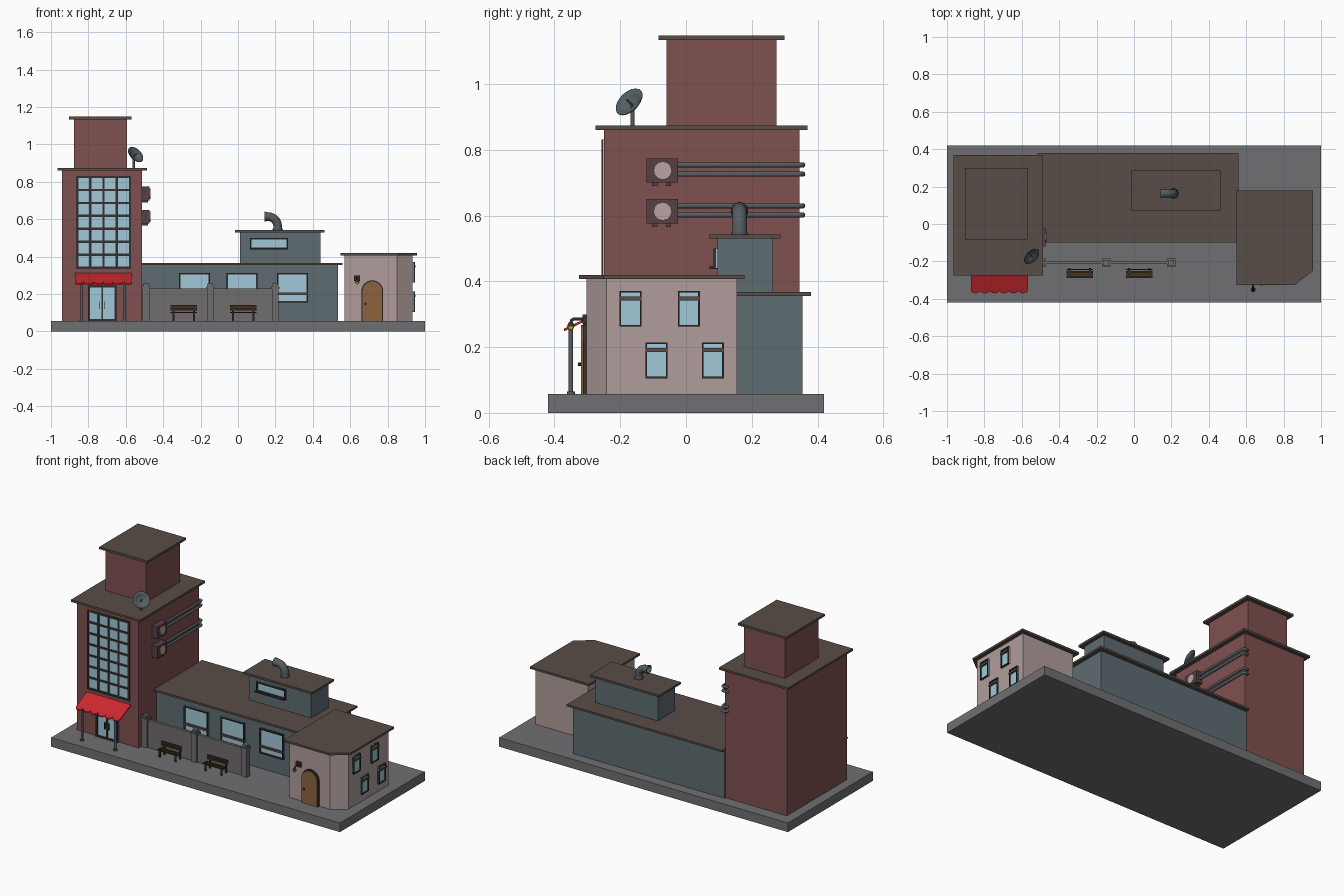
import bpy, bmesh
from math import sin, cos, pi
from mathutils import Vector, Matrix

if "Cube" in bpy.data.objects:
    bpy.data.objects.remove(bpy.data.objects["Cube"])


def mat(name, r, g, b):
    m = bpy.data.materials.new(name)
    m.diffuse_color = [((c / 255 + 0.055) / 1.055) ** 2.4 for c in (r, g, b)] + [1]
    m.use_nodes = True
    m.node_tree.nodes["Principled BSDF"].inputs["Base Color"].default_value = m.diffuse_color
    return m


BRICK = mat("brick_red", 128, 80, 80)
TEAL = mat("teal_wall", 94, 108, 113)
PINK = mat("pink_wall", 176, 157, 156)
ROOF = mat("roof_brown", 88, 77, 72)
PAVE = mat("pavement_grey", 112, 112, 114)
STONE = mat("stone_grey", 112, 109, 109)
GLASS = mat("window_blue", 160, 200, 215)
DARK = mat("dark_frame", 52, 48, 47)
RED = mat("awning_red", 205, 40, 46)
WOOD = mat("door_wood", 140, 100, 62)
BENCH = mat("bench_wood", 66, 45, 26)
METAL = mat("metal_grey", 84, 94, 98)
UNIT = mat("cooler_plum", 86, 64, 68)
FAN = mat("fan_pink", 186, 165, 163)
YELLOW = mat("lamp_yellow", 225, 180, 30)


def add(name, bm, m, smooth=False):
    bmesh.ops.recalc_face_normals(bm, faces=bm.faces)
    me = bpy.data.meshes.new(name)
    bm.to_mesh(me)
    bm.free()
    me.materials.append(m)
    for p in me.polygons:
        p.use_smooth = smooth
    ob = bpy.data.objects.new(name, me)
    bpy.context.collection.objects.link(ob)
    return ob


def box(name, x0, x1, y0, y1, z0, z1, m):
    bm = bmesh.new()
    bmesh.ops.create_cube(bm, size=1)
    for v in bm.verts:
        v.co = ((x0, x1)[v.co.x > 0], (y0, y1)[v.co.y > 0], (z0, z1)[v.co.z > 0])
    return add(name, bm, m)


def prism(name, pts, vec, m):
    bm = bmesh.new()
    f = bm.faces.new([bm.verts.new(p) for p in pts])
    r = bmesh.ops.extrude_face_region(bm, geom=[f], use_keep_orig=True)
    bmesh.ops.translate(bm, vec=vec, verts=[v for v in r["geom"] if isinstance(v, bmesh.types.BMVert)])
    return add(name, bm, m)


def cone(name, p, axis, r1, r2, depth, m, seg=16):
    bm = bmesh.new()
    q = Vector(axis).to_track_quat('Z', 'Y').to_matrix().to_4x4()
    bmesh.ops.create_cone(bm, cap_ends=True, segments=seg, radius1=r1, radius2=r2, depth=depth,
                          matrix=Matrix.Translation(p) @ q)
    return add(name, bm, m)


def tube(name, pts, r, m, caps=True, scale=None):
    cu = bpy.data.curves.new(name, 'CURVE')
    cu.dimensions, cu.bevel_depth, cu.bevel_resolution, cu.use_fill_caps = '3D', r, 3, caps
    s = cu.splines.new('POLY')
    s.points.add(len(pts) - 1)
    for i, p in enumerate(pts):
        s.points[i].co = (*p, 1)
        s.points[i].radius = scale[i] if scale else 1
    tmp = bpy.data.objects.new(name + "_curve", cu)
    bpy.context.collection.objects.link(tmp)
    bpy.context.view_layer.update()
    me = bpy.data.meshes.new_from_object(tmp.evaluated_get(bpy.context.evaluated_depsgraph_get()))
    bpy.data.objects.remove(tmp)
    bm = bmesh.new()
    bm.from_mesh(me)
    bpy.data.meshes.remove(me)
    return add(name, bm, m, True)


# box on a wall: 'F' faces -y (u = x), 'R' faces +x (u = y)
def panel(name, side, face, u0, u1, z0, z1, d, m):
    if side == 'F':
        return box(name, u0, u1, face - d, face + 0.004, z0, z1, m)
    return box(name, face - 0.004, face + d, u0, u1, z0, z1, m)


def window(name, side, face, u0, u1, z0, z1, cols=1, rows=1, t=0.008, d=0.012):
    panel(name + "_glass", side, face, u0, u1, z0, z1, d * 0.4, GLASS)
    for i in range(cols + 1):
        u = u0 + (u1 - u0 - t) * i / cols
        panel(name + "_upright", side, face, u, u + t, z0, z1, d, DARK)
    for i in range(rows + 1):
        z = z0 + (z1 - z0 - t) * i / rows
        panel(name + "_crossbar", side, face, u0, u1, z, z + t, d, DARK)


# base and building volumes with overhanging roofs
G = 0.057
box("base_slab", -1, 1, -0.42, 0.42, 0, G, PAVE)
box("tower_body", -0.94, -0.513, -0.25, 0.345, G, 0.864, BRICK)
box("tower_roof", -0.965, -0.487, -0.275, 0.37, 0.861, 0.874, ROOF)
box("tower_top_body", -0.877, -0.594, -0.06, 0.275, 0.87, 1.136, BRICK)
box("tower_top_roof", -0.903, -0.57, -0.083, 0.3, 1.134, 1.148, ROOF)
box("hall_body", -0.515, 0.535, -0.075, 0.355, G, 0.357, TEAL)
box("hall_roof", -0.515, 0.56, -0.1, 0.38, 0.355, 0.367, ROOF)
box("hall_upper_body", 0.01, 0.44, 0.096, 0.265, 0.36, 0.532, TEAL)
box("hall_upper_roof", -0.015, 0.463, 0.072, 0.288, 0.53, 0.543, ROOF)


def annex(name, o, z0, z1, m):
    pts = [(0.57 - o, -0.303 - o), (0.85 + o * 0.4, -0.303 - o), (0.934 + o, -0.242 - o * 0.4),
           (0.934 + o, 0.155 + o), (0.57 - o, 0.155 + o)]
    prism(name, [(x, y, z0) for x, y in pts], (0, 0, z1 - z0), m)


annex("annex_body", 0, G, 0.409, PINK)
annex("annex_roof", 0.023, 0.407, 0.42, ROOF)

# windows
window("tower_window", 'F', -0.25, -0.866, -0.572, 0.335, 0.832, 4, 7, 0.012, 0.007)
for i, x in enumerate((-0.315, -0.062, 0.208)):
    window(f"hall_window_{i}", 'F', -0.075, x, x + 0.165, 0.155, 0.312)
    panel("hall_window_sash", 'F', -0.075, x, x + 0.165, 0.195, 0.207, 0.016, ROOF)
window("upper_window", 'F', 0.096, 0.065, 0.268, 0.44, 0.5, d=0.012)
panel("upper_window_sill", 'F', 0.096, 0.065, 0.268, 0.438, 0.446, 0.025, DARK)
for i, (y, z) in enumerate(((-0.202, 0.262), (-0.025, 0.262), (-0.123, 0.105), (0.048, 0.105))):
    window(f"annex_window_{i}", 'R', 0.934, y, y + 0.067, z, z + 0.109, t=0.005)
    panel("annex_window_sash", 'R', 0.934, y, y + 0.067, z + 0.08, z + 0.092, 0.016, ROOF)

# tower entrance, scalloped awning and its posts
window("entrance_door", 'F', -0.25, -0.802, -0.65, G, 0.245, 2, 1, 0.01)
for s in (-1, 1):
    panel("entrance_handle", 'F', -0.25, -0.726 + s * 0.013 - 0.002, -0.726 + s * 0.013 + 0.002, 0.12, 0.16, 0.018, DARK)
    x = -0.72 + s * 0.115
    tube("awning_post", [(x, -0.35, G), (x, -0.35, 0.264)], 0.007, METAL)
    cone("awning_post_foot", (x, -0.35, G + 0.004), (0, 0, 1), 0.012, 0.012, 0.008, METAL)
edge = [(-0.872, -0.25), (-0.567, -0.25)]
w = 0.305 / 6
for i in range(6):
    for j in range(7):
        a = pi * j / 6
        edge.append((-0.567 - w * (i + 0.5 - 0.49 * cos(a)), -0.355 - 0.016 * sin(a)))
prism("awning", [(x, y, 0.313 + (y + 0.25) * 0.47) for x, y in edge], (0, 0, -0.008), RED)

# garden wall with capped posts
box("garden_wall", -0.5, 0.2, -0.215, -0.199, G, 0.23, STONE)
for x in (-0.492, -0.148, 0.199):
    box("wall_post", x - 0.018, x + 0.018, -0.225, -0.189, G, 0.245, STONE)
    box("wall_post_cap", x - 0.022, x + 0.022, -0.229, -0.185, 0.226, 0.238, STONE)
    prism("wall_post_tip", [(x - 0.014, -0.221, 0.245), (x + 0.014, -0.221, 0.245),
                            (x + 0.014, -0.193, 0.245), (x - 0.014, -0.193, 0.245)], (0, 0, 0.012), STONE)

# benches
for x in (-0.29, 0.028):
    for y in (-0.284, -0.270, -0.256):
        box("bench_seat_slat", x - 0.07, x + 0.07, y - 0.0055, y + 0.0055, 0.098, 0.104, BENCH)
    for z in (0.113, 0.129):
        box("bench_back_slat", x - 0.07, x + 0.07, -0.246, -0.24, z, z + 0.012, BENCH)
    for s in (-1, 1):
        e = x + s * 0.055
        box("bench_front_leg", e - 0.005, e + 0.005, -0.286, -0.278, G, 0.098, DARK)
        box("bench_back_leg", e - 0.005, e + 0.005, -0.241, -0.234, G, 0.138, DARK)
        box("bench_rail", e - 0.005, e + 0.005, -0.286, -0.235, 0.09, 0.098, DARK)

# arched annex door
def arch(name, hw, top, d, m):
    pts = [(0.718 - hw, G), (0.718 + hw, G)]
    pts += [(0.718 + hw * cos(pi * j / 12), top - hw + hw * sin(pi * j / 12)) for j in range(13)]
    prism(name, [(x, -0.3, z) for x, z in pts], (0, -d, 0), m)


arch("annex_door_frame", 0.058, 0.273, 0.014, DARK)
arch("annex_door", 0.052, 0.267, 0.02, WOOD)
cone("annex_door_knob", (0.682, -0.324, 0.148), (0, 1, 0), 0.006, 0.006, 0.01, DARK, 10)

# wall lamp
box("lamp_plate", 0.62, 0.652, -0.315, -0.3, 0.27, 0.3, DARK)
tube("lamp_arm", [(0.637, -0.305, 0.286), (0.637, -0.34, 0.286), (0.637, -0.348, 0.282), (0.637, -0.35, 0.272)], 0.005, DARK)
cone("lamp_shade", (0.637, -0.35, 0.27), (0, 0, 1), 0.013, 0.005, 0.014, DARK)
bm = bmesh.new()
bmesh.ops.create_uvsphere(bm, u_segments=12, v_segments=8, radius=0.009, matrix=Matrix.Translation((0.637, -0.35, 0.26)))
add("lamp_bulb", bm, YELLOW, True)

# cooling units with pipes wrapping round the tower's back corner
for z in (0.7, 0.576):
    box("cooler_body", -0.515, -0.474, -0.12, -0.025, z, z + 0.074, UNIT)
    cone("cooler_fan", (-0.473, -0.071, z + 0.037), (1, 0, 0), 0.028, 0.028, 0.008, FAN, 12)
    for y in (-0.095, -0.053):
        box("cooler_foot", -0.515, -0.482, y - 0.008, y + 0.008, z - 0.01, z, UNIT)
    for dz in (0.026, 0.054):
        h = z + dz
        tube("cooler_pipe", [(-0.497, -0.03, h), (-0.497, 0.34, h), (-0.501, 0.351, h),
                             (-0.51, 0.355, h), (-0.525, 0.352, h), (-0.53, 0.34, h)], 0.008, METAL)

# curved roof vent
path = [(0.212, 0.163, 0.54), (0.212, 0.163, 0.555)]
path += [(0.16 + 0.052 * cos(a), 0.163, 0.562 + 0.052 * sin(a)) for a in [pi / 12 * k for k in range(7)]]
path += [(0.152, 0.163, 0.614), (0.142, 0.163, 0.614)]
vent = tube("roof_vent", path, 0.023, METAL, False, [1.25, 1] + [1] * 7 + [1.05, 1.2])
sol = vent.modifiers.new("thickness", 'SOLIDIFY')
sol.thickness = 0.004

# satellite dish aimed up and to the front right
D, C = Vector((1, -1, 1)).normalized(), Vector((-0.553, -0.167, 0.94))
cone("dish_mast", (-0.558, -0.163, 0.9), (0, 0, 1), 0.006, 0.006, 0.06, METAL, 12)
bm = bmesh.new()
rings = [[bm.verts.new((r * cos(k * pi / 10), r * sin(k * pi / 10), 0.022 * (r / 0.05) ** 2 - 0.012)) for k in range(20)]
         for r in (0.005, 0.02, 0.035, 0.05)]
for a, b in zip(rings, rings[1:]):
    for k in range(20):
        bm.faces.new((a[k], a[k - 1], b[k - 1], b[k]))
bm.faces.new(rings[0])
bm.transform(Matrix.Translation(C) @ D.to_track_quat('Z', 'Y').to_matrix().to_4x4())
dish = add("dish_bowl", bm, METAL, True)
dish.modifiers.new("thickness", 'SOLIDIFY').thickness = 0.003
tube("dish_feed", [C - D * 0.01, C + D * 0.022], 0.003, METAL)
